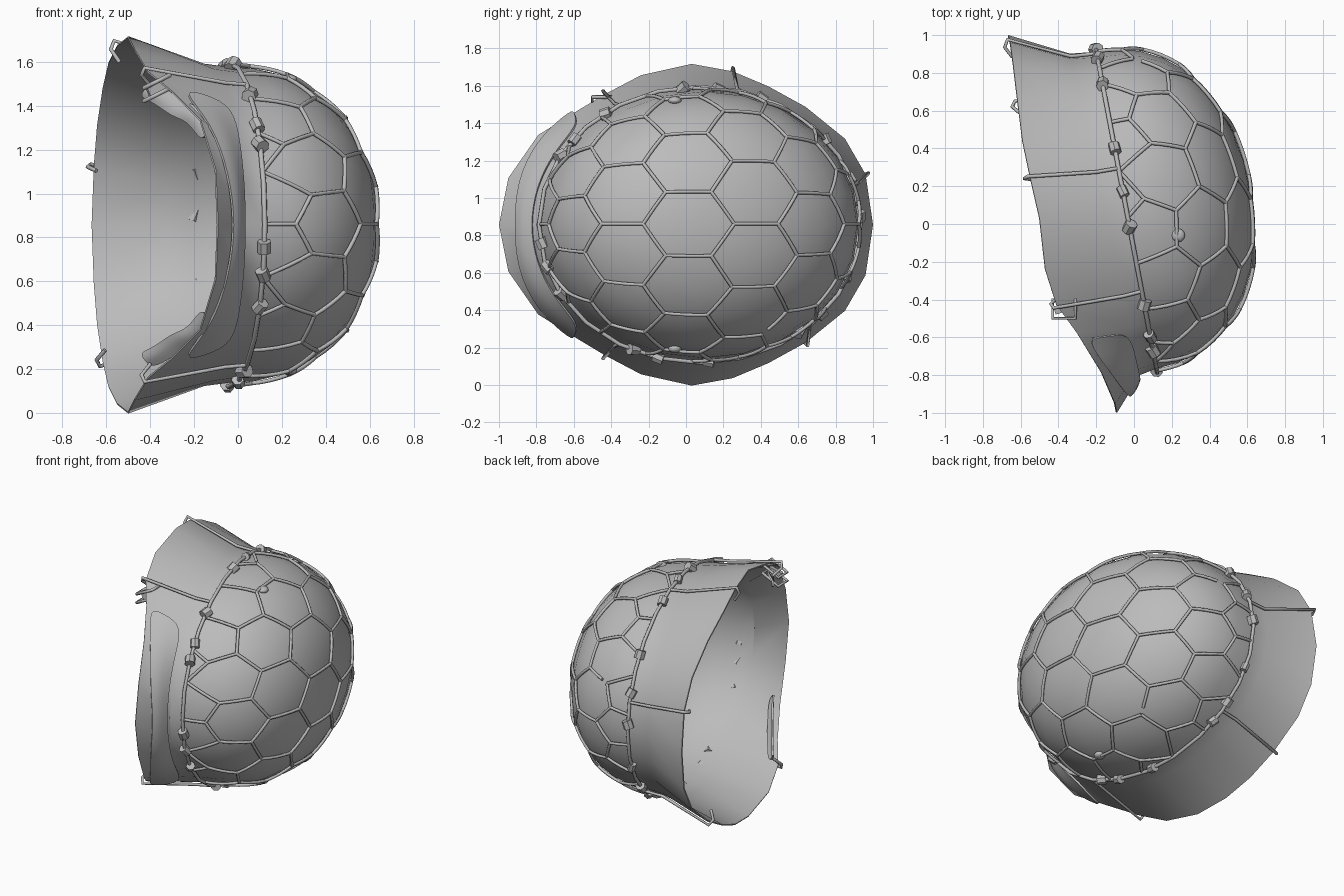
import bpy, bmesh, math, random
from mathutils import Vector as V

random.seed(4)
if "Cube" in bpy.data.objects:
    bpy.data.objects.remove(bpy.data.objects["Cube"])

grey = bpy.data.materials.new("steel_grey")
grey.use_nodes = True
grey.diffuse_color = (0.5, 0.5, 0.5, 1)
grey.node_tree.nodes["Principled BSDF"].inputs["Base Color"].default_value = (0.5, 0.5, 0.5, 1)

# Tilted frame of the dome: centre, crown axis, length axis, up axis
C, N, D, K = V((-0.04, 0.073, 0.857)), V((0.983, 0.186, 0)), V((-0.186, 0.983, 0)), V((0, 0, 1))
DEEP, LONG, HIGH, FULL = 0.664, 0.853, 0.72, 2.18
SEG = 24


def fullness(c, s):
    return (abs(c) ** FULL + abs(s) ** FULL) ** (1 / FULL)


def dome(phi, theta, grow=1.0):
    c, s = math.cos(phi), math.sin(phi)
    return C + grow / fullness(c, s) * (DEEP * c * N + s * (
        LONG * math.cos(theta) * D + HIGH * math.sin(theta) * K))


# Rim edge from the nape round to the visor tip (height is relative to the centre)
HALF = [(-.665, 1, 0), (-.655, .96, .27), (-.64, .85, .46), (-.615, .64, .63), (-.59, .44, .74),
        (-.55, .25, .82), (-.5, .03, .86), (-.47, -.24, .8), (-.41, -.43, .7),
        (-.3, -.58, .61), (-.17, -.79, .48), (-.1, -.95, .25), (-.09, -1, 0)]


def edge(i):
    i %= SEG
    x, y, z = HALF[min(i, SEG - i)]
    return V((x, y, C.z + (z if i <= SEG // 2 else -z)))


def ang(i):
    return i * math.tau / SEG


def crease(i):
    return dome(math.pi / 2, ang(i), 1.02) - N * (0.115 + 0.025 * math.cos(ang(i)))


def finish(ob, smooth=True):
    ob.data.materials.append(grey)
    if smooth and ob.type == 'MESH':
        bpy.ops.object.select_all(action='DESELECT')
        ob.select_set(True)
        bpy.context.view_layer.objects.active = ob
        for mod in list(ob.modifiers):
            bpy.ops.object.modifier_apply(modifier=mod.name)
        bpy.ops.object.shade_smooth_by_angle(angle=math.radians(30))
    return ob


def mesh_from_rows(name, rows, closed, thick, cap=None, soften=0):
    bm = bmesh.new()
    vs = [[bm.verts.new(p) for p in row] for row in rows]
    n = len(rows[0])
    for a, b in zip(vs, vs[1:]):
        for i in range(n if closed else n - 1):
            j = (i + 1) % n
            bm.faces.new((a[i], a[j], b[j], b[i]))
    if cap is not None:
        tip = bm.verts.new(cap)
        for i in range(n):
            bm.faces.new((vs[-1][i], vs[-1][(i + 1) % n], tip))
    bmesh.ops.recalc_face_normals(bm, faces=bm.faces)
    me = bpy.data.meshes.new(name)
    bm.to_mesh(me)
    bm.free()
    ob = bpy.data.objects.new(name, me)
    bpy.context.collection.objects.link(ob)
    if soften:
        ob.modifiers.new("soften", 'SUBSURF').levels = soften
    mod = ob.modifiers.new("thickness", 'SOLIDIFY')
    mod.thickness = thick
    mod.offset = -1
    return finish(ob)


def cords(name, paths, radius, cyclic=False):
    cu = bpy.data.curves.new(name, 'CURVE')
    cu.dimensions = '3D'
    cu.bevel_depth = radius
    cu.bevel_resolution = 1
    cu.use_fill_caps = True
    for path in paths:
        sp = cu.splines.new('POLY')
        sp.points.add(len(path) - 1)
        for pt, p in zip(sp.points, path):
            pt.co = (*p, 1)
        sp.use_cyclic_u = cyclic
    ob = bpy.data.objects.new(name, cu)
    bpy.context.collection.objects.link(ob)
    return finish(ob)


# Helmet shell: flared brim, crease, then the domed crown
rows = [[edge(i) for i in range(SEG)],
        [crease(i) for i in range(SEG)]]
rows += [[dome(math.pi / 2 * (1 - k / 9), ang(i)) for i in range(SEG)] for k in range(9)]
mesh_from_rows("helmet_shell", rows, True, 0.008, cap=dome(0, 0))

# Hexagonal net laid over the crown
PY, PZ, START = 0.36, 0.335, V((-0.18, 0.34))
LIMIT = 1.42


def net_point(u, v):
    phi = math.hypot(u / LONG, v / HIGH) * 1.01
    return (phi if phi < LIMIT else math.pi / 2), math.atan2(v / HIGH, u / LONG)


strands = {}
for col in range(-5, 6):
    for row in range(-5, 6):
        cy = START.x + col * PY
        cz = START.y + (row - 0.5 * (col % 2)) * PZ
        ring = [(cy + PY * 0.667 * math.cos(a * math.pi / 3),
                 cz + PZ * 0.577 * math.sin(a * math.pi / 3)) for a in range(6)]
        for a in range(6):
            p, q = ring[a], ring[(a + 1) % 6]
            key = tuple(sorted(((round(p[0], 2), round(p[1], 2)), (round(q[0], 2), round(q[1], 2)))))
            strands[key] = (p, q)
paths = []
for p, q in strands.values():
    if min(net_point(*p)[0], net_point(*q)[0]) > LIMIT:
        continue
    end = 3 if random.random() < 0.04 else 4
    a, b = (dome(*net_point(*w)) for w in (p, q))
    path = []
    for k in range(end + 1):
        s = a.lerp(b, k / 4) - C
        reach = fullness(s.dot(N) / DEEP, math.hypot(s.dot(D) / LONG, s.z / HIGH))
        path.append(C + s * (1.014 / reach))
    paths.append(path)
cords("net_strands", paths, 0.01)

# Cord round the foot of the net, with its knots
foot = [dome(math.pi / 2, ang(i), 1.025) for i in range(SEG)]
cords("net_foot_cord", [foot], 0.012, True)
for i in range(SEG):
    if i % 4 == 3:
        continue
    ahead = foot[(i + 1) % SEG]
    bpy.ops.mesh.primitive_cylinder_add(vertices=7, radius=random.uniform(0.024, 0.034), depth=0.055,
                                        location=foot[i].lerp(ahead, random.uniform(0, 0.6)))
    knot = bpy.context.object
    knot.name = "net_knot"
    tilt = V([random.uniform(-0.12, 0.12) for _ in range(3)])
    knot.rotation_euler = (ahead - foot[i] + tilt).to_track_quat('Z', 'Y').to_euler()
    finish(knot)

# Hooks that run from the cord over the brim and curl under it
hooks = []
for i in (1, 5, 8, 16, 21):
    e = edge(i)
    out = e - C
    out.x = 0
    out.normalize()
    hooks.append([foot[i], crease(i) + out * 0.015, e + out * 0.02 - N * 0.015,
                  e - N * 0.03 - out * 0.02, e - out * 0.08 + N * 0.01])
cords("brim_hooks", hooks, 0.01)

# Chin strap stowed over the visor, wider where it passes the brim edge on each flank
low, mid, high = [], [], []
for i in range(9, 16):
    a, b = crease(i), edge(i)
    away = a.lerp(b, 0.4) - C
    away.x = 0.25
    away.normalize()
    flank = abs(i - 12) / 3
    low.append(a.lerp(b, 0.03) + away * 0.03)
    mid.append(a.lerp(b, 0.22 + 0.28 * flank) + away * 0.05)
    high.append(a.lerp(b, 0.42 + 0.5 * flank) + away * 0.035)
mesh_from_rows("chin_strap", [low, mid, high], False, 0.012, soften=2)

# Loose strap ends folded back inside the opening
for side, name in ((1, "upper_strap_end"), (-1, "lower_strap_end")):
    near, centre, far = [], [], []
    for k, (x, y, z) in enumerate([(-.15, -.78, .45), (-.21, -.69, .53), (-.28, -.58, .58),
                                   (-.36, -.47, .62), (-.43, -.38, .64)]):
        wave = 0.02 * math.sin(k * 2.2)
        p = V((x, y, C.z + side * (z + wave)))
        near.append(p + V((0.03, 0.03, 0)))
        centre.append(p + V((0, 0.02, -side * 0.04)))
        far.append(p + V((-0.02, 0.05 + wave, -side * 0.07)))
    mesh_from_rows(name, [near, centre, far], False, 0.012, soften=2)

# Strap buckle: a wire frame with a small clamp
b = V((-0.37, -0.45, 1.48))
frame = [[b + V((sx * 0.06, sy * 0.05, h + sx * 0.03)) for sx, sy in ((-1, -1), (1, -1), (1, 1), (-1, 1))]
         for h in (-0.03, 0.03)]
cords("buckle_frame", frame, 0.01, True)
bpy.ops.mesh.primitive_cube_add(size=1, location=b)
clamp = bpy.context.object
clamp.name = "buckle_clamp"
clamp.scale = (0.09, 0.03, 0.05)
clamp.rotation_euler = (0, -0.4, 0.3)
finish(clamp, False)

# Vent rivets on both flanks
for side in (1, -1):
    bpy.ops.mesh.primitive_uv_sphere_add(segments=12, ring_count=8, radius=0.036,
                                         location=dome(1.2, side * math.radians(103)))
    rivet = bpy.context.object
    rivet.name = "vent_rivet"
    rivet.scale.z = 0.6
    finish(rivet)
